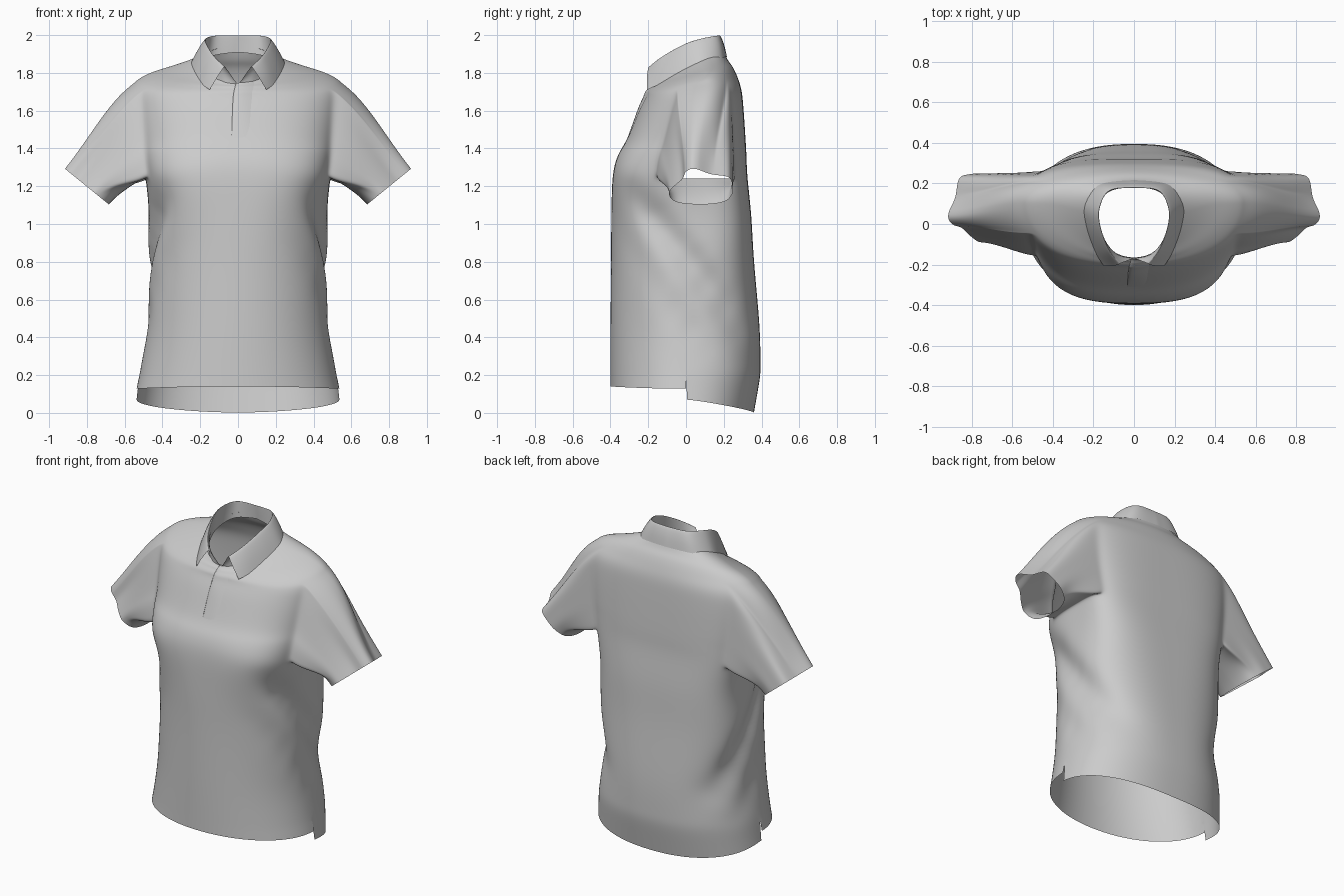
import bpy, bmesh
from math import sin, cos, pi, atan2, exp
from mathutils import Vector

if "Cube" in bpy.data.objects:
    bpy.data.objects.remove(bpy.data.objects["Cube"])

# Torso sections: height, half width, side y, front y, back y, front/back squareness, tilt
KEYS = [
    (0.20, 0.522, 0.00, -0.40, 0.395, 2.05, 2.4, 0),
    (0.45, 0.485, 0.00, -0.40, 0.39, 2.05, 2.6, 0),
    (0.80, 0.485, 0.02, -0.397, 0.36, 2.1, 3, 0),
    (1.05, 0.472, 0.04, -0.395, 0.345, 2.5, 3.5, 0),
    (1.25, 0.49, 0.08, -0.388, 0.325, 3.2, 3.8, 0),
    (1.36, 0.51, 0.08, -0.362, 0.32, 2.9, 3.6, 0),
    (1.45, 0.525, 0.08, -0.312, 0.315, 2.6, 3.5, 0),
    (1.60, 0.545, 0.09, -0.25, 0.305, 2.4, 3.2, 0),
    (1.69, 0.555, 0.10, -0.215, 0.295, 2.3, 2.8, 0.06),
    (1.745, 0.55, 0.10, -0.205, 0.275, 2.0, 2.2, 0.15),
    (1.79, 0.48, 0.10, -0.19, 0.25, 1.9, 2.0, 0.25),
    (1.825, 0.36, 0.09, -0.18, 0.22, 1.9, 2.0, 0.35),
    (1.86, 0.20, 0.04, -0.165, 0.19, 2.0, 2.0, 0.55),
]
SUB, COLS = 3, 32
SIDE = COLS // 2
ARMPIT, SHOULDER = 4, 9          # key rows bounding the armhole
ARM_FRONT, ARM_BACK = 11, 23     # columns bounding the armhole


def spline(points, u):
    """Catmull-Rom through tuples, u counted in points."""
    i = min(int(u), len(points) - 2)
    t = u - i
    a, b, c, d = (points[max(0, min(len(points) - 1, i + k))] for k in (-1, 0, 1, 2))
    return [0.5 * (2 * q + (r - p) * t + (2 * p - 5 * q + 4 * r - s) * t * t
                   + (3 * q - p - 3 * r + s) * t ** 3) for p, q, r, s in zip(a, b, c, d)]


def section(key, angle):
    """Point on the torso; -90 degrees is the front centre, 90 the back centre."""
    z, w, ys, yf, yb, nf, nb, tilt = key
    n, depth = (nf, ys - yf) if angle < 0 else (nb, yb - ys)
    c, s = abs(cos(angle)), abs(sin(angle))
    r = (c ** n + s ** n) ** (-1 / n)
    x, y = w * r * cos(angle), ys + depth * r * sin(angle)
    # diagonal drape from the bust to the back hem
    d = y - (-0.32 + (1.1 - z) * 0.8)
    window = max(0, min(1, (z - 0.22) / 0.25)) * max(0, min(1, (1.25 - z) / 0.2))
    fold = 0.055 * exp(-((d - 0.1) / 0.085) ** 2) + 0.018 * exp(-((d + 0.17) / 0.07) ** 2)
    x -= fold * window * min(1, (x / w)) ** 2
    return Vector((x, y, z + tilt * (y - ys)))


def loft(bm, rows, closed=False, skip=None):
    verts = [[bm.verts.new(p) for p in row] for row in rows]
    count = len(rows[0])
    for i in range(len(rows) - 1):
        for j in range(count if closed else count - 1):
            if skip and skip(i, j):
                continue
            k = (j + 1) % count
            bm.faces.new((verts[i][j], verts[i][k], verts[i + 1][k], verts[i + 1][j]))


def finish(bm, name, mirrored=True, levels=2):
    bmesh.ops.remove_doubles(bm, verts=bm.verts, dist=0.0005)
    bmesh.ops.delete(bm, geom=[v for v in bm.verts if not v.link_faces], context='VERTS')
    bmesh.ops.recalc_face_normals(bm, faces=bm.faces)
    for f in bm.faces:
        f.smooth = True
    mesh = bpy.data.meshes.new(name)
    bm.to_mesh(mesh)
    bm.free()
    ob = bpy.data.objects.new(name, mesh)
    bpy.context.collection.objects.link(ob)
    if mirrored:
        ob.modifiers.new("mirror", 'MIRROR').merge_threshold = 0.001
    sub = ob.modifiers.new("smooth", 'SUBSURF')
    sub.levels = sub.render_levels = levels
    sub.boundary_smooth = 'PRESERVE_CORNERS'
    return ob


# Shirt body: right half, mirrored
angles = [-pi / 2 + pi * j / COLS for j in range(COLS + 1)]
steps = (len(KEYS) - 1) * SUB
upper = [[section(spline(KEYS, i / SUB), a) for a in angles] for i in range(steps + 1)]


def hem(back):
    row = []
    for a in angles:
        key = (0.14, 0.537, 0.006 if back else 0.0, -0.40, 0.36, 2.05, 2.4, 0)
        p = section(key, a)
        p.z = 0.07 - 0.068 * max(0, sin(a)) ** 1.3 if back else 0.14 - 0.012 * cos(a) ** 2
        row.append(p)
    return row


bm = bmesh.new()
r0, r1 = ARMPIT * SUB, SHOULDER * SUB
for back in (False, True):
    # front and back panels only meet above the side vents
    low = hem(back)
    mid = [p.lerp(q, 0.5) for p, q in zip(low, upper[0])]
    first = SIDE if back else 0
    rows = [row[first:first + SIDE + 1] for row in [low, mid] + upper]
    loft(bm, rows, skip=lambda i, j: r0 <= i - 2 < r1 and ARM_FRONT <= j + first < ARM_BACK)

# Sleeve: from the armhole edge to the tilted cuff
edge = [upper[r0][j] for j in range(ARM_FRONT, ARM_BACK)]
edge += [upper[i][ARM_BACK] for i in range(r0, r1)]
edge += [upper[r1][j] for j in range(ARM_BACK, ARM_FRONT, -1)]
edge += [upper[i][ARM_FRONT] for i in range(r1, r0, -1)]
# Draped cuff outline every 30 degrees, starting at the back: y, height across the cuff
CUFF = [(.245, .1), (.225, .53), (.13, .7), (.045, 1.0), (.0, .83), (-.02, .4),
        (-.06, .05), (-.09, -.4), (-.05, -.88), (.08, -1.0), (.2, -.85), (.245, -.4)]
loop = CUFF[-1:] + CUFF + CUFF[:2]
cuff = []
for p in edge:
    a = atan2((p.z - 1.5) / 0.25, (p.y - 0.08) / 0.18) % (2 * pi)
    y, up = spline(loop, 1 + a / (pi / 6))
    cuff.append(Vector((0.80 + 0.117 * up, y, 1.198 + 0.095 * up)))
rings = []
for k in range(10):
    t = k / 9
    ring = []
    for p, q in zip(edge, cuff):
        length = (q - p).length
        d0, d1 = Vector((0.75, 0, -0.5)) * length, Vector((0.63, 0, -0.77)) * length
        ring.append(p * (2 * t ** 3 - 3 * t * t + 1) + d0 * (t ** 3 - 2 * t * t + t)
                    + q * (3 * t * t - 2 * t ** 3) + d1 * (t ** 3 - t * t))
    rings.append(ring)
loft(bm, rings, closed=True)
finish(bm, "shirt_body")

# Collar: stand rising to the fold, then the flap falling to its point
stand = [(0, -.168, 1.735), (.08, -.15, 1.75), (.165, -.06, 1.785), (.19, .05, 1.84),
         (.135, .155, 1.89), (0, .185, 1.91)]
fold = [(.07, -.195, 1.835), (.125, -.125, 1.89), (.165, -.01, 1.955), (.168, .08, 1.985),
        (.12, .165, 2.0), (0, .178, 2.0)]
flap = [(.15, -.207, 1.71), (.195, -.13, 1.745), (.242, -.01, 1.80), (.25, .1, 1.85),
        (.17, .195, 1.88), (0, .217, 1.885)]


def curve(points):
    return [Vector(spline(points, 5 * i / 24)) for i in range(25)]


def blend(a, b, t, push=0):
    """Row between two curves, pushed outward from the neck."""
    out = []
    for p, q in zip(a, b):
        m = p.lerp(q, t)
        out.append(m + Vector((m.x, m.y - 0.02, 0)).normalized() * push)
    return out


A, F, G = curve(stand), curve(fold), curve(flap)
bm = bmesh.new()
loft(bm, [A, blend(A, F, 0.5), blend(A, F, 0.92), F, blend(F, G, 0.08, 0.006),
          blend(F, G, 0.5, 0.008), G])
finish(bm, "collar")

# Placket: overlapping flap with one raised edge at the front opening
bm = bmesh.new()
rows = []
for i in range(13):
    z, w, ys, yf, yb, nf, nb, tilt = spline(KEYS, 5.85 + 6.15 * i / 12)
    row = []
    for x, lift in ((-0.034, -0.002), (-0.036, 0.012), (0, 0.012), (0.04, 0.006), (0.08, -0.004)):
        x += 0.024 * i / 12
        lift = min(lift, 0.014 * i / 3 - 0.002)
        y = ys - (ys - yf) * (1 - (abs(x) / w) ** nf) ** (1 / nf)
        row.append(Vector((x, y - lift, z + tilt * (y - ys))))
    rows.append(row)
loft(bm, rows)
finish(bm, "button_placket", mirrored=False, levels=1)
